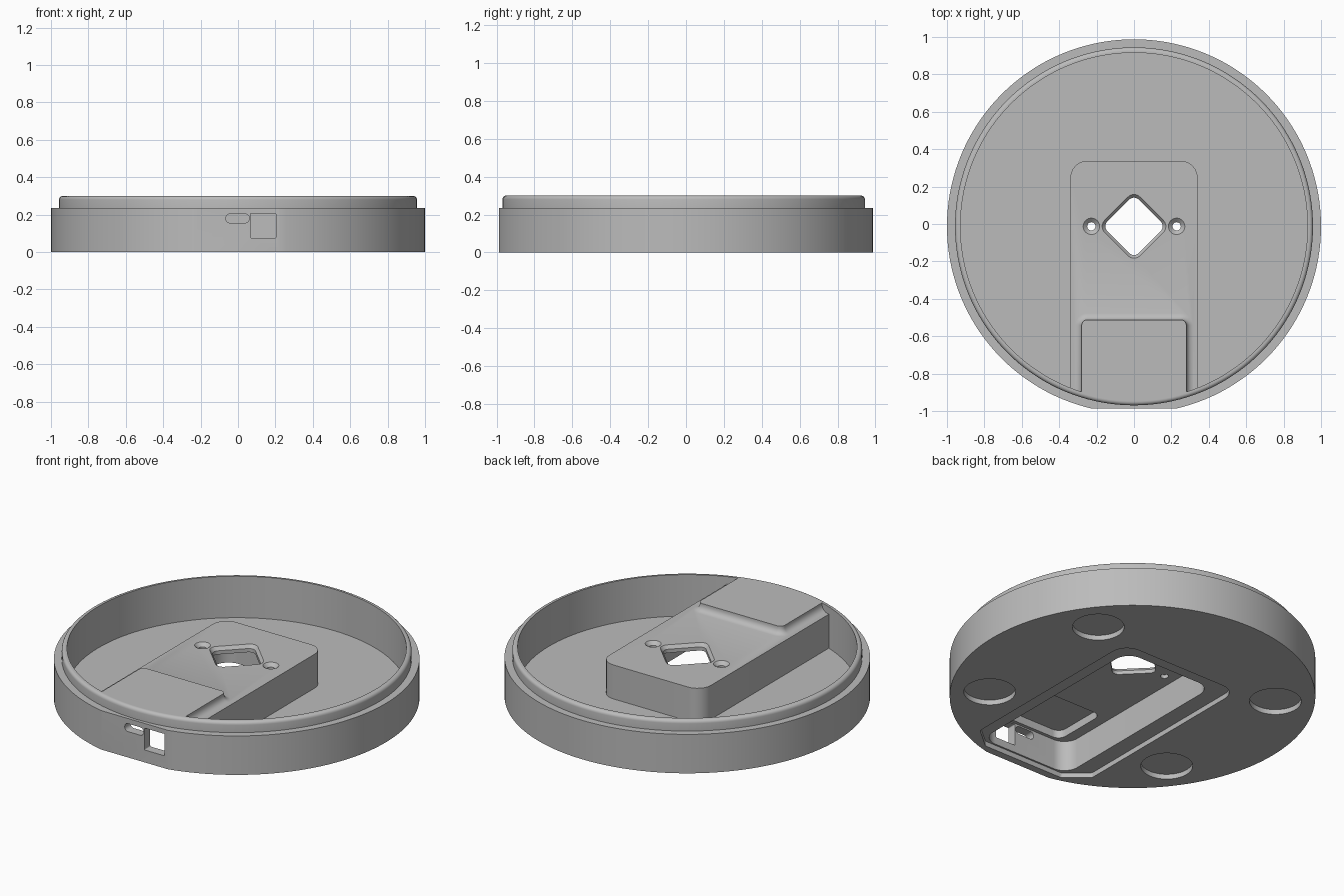
import bpy, bmesh, math
from mathutils import Vector

if "Cube" in bpy.data.objects:
    bpy.data.objects.remove(bpy.data.objects["Cube"], do_unlink=True)

grey = bpy.data.materials.new("plain grey")
grey.use_nodes = True
grey.diffuse_color = (0.5, 0.5, 0.5, 1)
grey.node_tree.nodes["Principled BSDF"].inputs["Base Color"].default_value = (0.5, 0.5, 0.5, 1)


def circle(r, n=144, cx=0, cy=0):
    return [(cx + r * math.cos(2 * math.pi * i / n), cy + r * math.sin(2 * math.pi * i / n))
            for i in range(n)]


def rounded(corners, radii, steps=8):
    """Outline of a convex polygon with rounded corners."""
    pts, n = [Vector(c) for c in corners], len(corners)
    out = []
    for i, p in enumerate(pts):
        r = radii[i] if isinstance(radii, (list, tuple)) else radii
        a, b = (pts[i - 1] - p).normalized(), (pts[(i + 1) % n] - p).normalized()
        half = a.angle(b) / 2
        c = p + (a + b).normalized() * r / math.sin(half)
        s, e = p + a * r / math.tan(half) - c, p + b * r / math.tan(half) - c
        for k in range(steps + 1):
            d = s.lerp(e, k / steps).normalized() * r
            out.append(tuple(c + d))
    return out


def rect(x0, x1, y0, y1, r):
    return rounded([(x0, y0), (x1, y0), (x1, y1), (x0, y1)], r)


def diamond(size, r):
    return rounded([(size, 0), (0, size), (-size, 0), (0, -size)], r)


def loft(name, rings, along_y=False):
    """Closed solid through (outline, height) rings."""
    bm = bmesh.new()
    loops = [[bm.verts.new((u, h, v) if along_y else (u, v, h)) for u, v in outline]
             for outline, h in rings]
    for low, high in zip(loops, loops[1:]):
        for i in range(len(low)):
            j = (i + 1) % len(low)
            bm.faces.new((low[i], low[j], high[j], high[i]))
    bm.faces.new(loops[0][::-1])
    bm.faces.new(loops[-1])
    bmesh.ops.recalc_face_normals(bm, faces=bm.faces)
    mesh = bpy.data.meshes.new(name)
    bm.to_mesh(mesh)
    bm.free()
    mesh.materials.append(grey)
    ob = bpy.data.objects.new(name, mesh)
    bpy.context.collection.objects.link(ob)
    return ob


def prism(name, outline, low, high, along_y=False):
    return loft(name, [(outline, low), (outline, high)], along_y)


def combine(target, tool, operation):
    """Apply a boolean, then remove the tool."""
    tool.hide_render = True
    mod = target.modifiers.new("boolean", "BOOLEAN")
    mod.operation, mod.solver, mod.object = operation, "EXACT", tool
    bpy.context.view_layer.objects.active = target
    bpy.ops.object.modifier_apply(modifier=mod.name)
    bpy.data.objects.remove(tool, do_unlink=True)


# Round tray with stepped lip and rounded lip edge
lip = [(circle(0.937 + 0.02 * math.cos(t)), 0.28 + 0.02 * math.sin(t))
       for t in [math.pi / 2 * k / 5 for k in range(6)]]
tray = loft("round_base", [(circle(1), 0), (circle(1), 0.235), (circle(0.957), 0.235)] + lip)
combine(tray, prism("tray_hollow", circle(0.928), 0.05, 0.5), "DIFFERENCE")
combine(tray, prism("front_flat", rect(-0.5, 0.5, -1.3, -0.975, 0.01), -0.1, 0.5), "DIFFERENCE")

# Raised housing in the tray, reaching the front wall
housing = prism("housing", rect(-0.34, 0.34, -1.1, 0.35, 0.09), 0.03, 0.255)
combine(housing, prism("housing_limit", circle(0.942), 0, 0.5), "INTERSECT")
combine(tray, housing, "UNION")

# Raised pad with a concave fillet at its foot
flare = [(0.035, 0.235), (0.035, 0.255), (0.018, 0.26), (0.007, 0.27), (0, 0.285), (0, 0.3)]
pad = loft("front_pad", [(rect(-0.28 - d, 0.28 + d, -1.1, -0.5 + d, 0.03 + d), z)
                         for d, z in flare])
combine(pad, prism("pad_limit", circle(0.935), 0, 0.5), "INTERSECT")
combine(tray, pad, "UNION")

# Underside: lid recess, main cavity and taller cavity under the pad
lid = rounded([(0.4, 0.41), (-0.4, 0.41), (-0.4, -0.82), (-0.27, -0.93), (0.27, -0.93), (0.4, -0.82)],
              [0.1, 0.1, 0.02, 0.02, 0.02, 0.02])
cutters = [
    prism("lid_recess", lid, -0.1, 0.03),
    prism("cavity", rect(-0.3, 0.3, -0.92, 0.31, 0.09), -0.1, 0.213),
    prism("pad_cavity", rect(-0.235, 0.235, -0.9, -0.55, 0.05), 0.1, 0.26),
    # Diamond window with a bevelled rim
    loft("window", [(diamond(0.168, 0.035), 0.1), (diamond(0.168, 0.035), 0.235),
                    (diamond(0.19, 0.045), 0.256), (diamond(0.19, 0.045), 0.4)]),
    # Front openings
    prism("slot", rect(-0.065, 0.06, 0.156, 0.204, 0.022), -1.1, -0.85, True),
    prism("square_port", rect(0.067, 0.202, 0.075, 0.207, 0.005), -1.1, -0.85, True),
]
for sx in (-1, 1):
    # Countersunk screw holes
    cutters.append(loft("screw_hole", [(circle(r, 32, sx * 0.228), z) for r, z in
                                       ((0.022, 0.1), (0.022, 0.235), (0.045, 0.256), (0.045, 0.4))]))
    # Shallow round foot recesses
    for sy in (-1, 1):
        cutters.append(prism("foot_recess", circle(0.142, 64, sx * 0.632, sy * 0.462), -0.1, 0.03))
for cutter in cutters:
    combine(tray, cutter, "DIFFERENCE")

# Single material, centring and shading
tray.data.materials.clear()
tray.data.materials.append(grey)
for face in tray.data.polygons:
    face.material_index = 0
tray.location.y = -0.0125
bpy.ops.object.select_all(action="DESELECT")
tray.select_set(True)
bpy.context.view_layer.objects.active = tray
bpy.ops.object.shade_smooth_by_angle(angle=math.radians(30))
